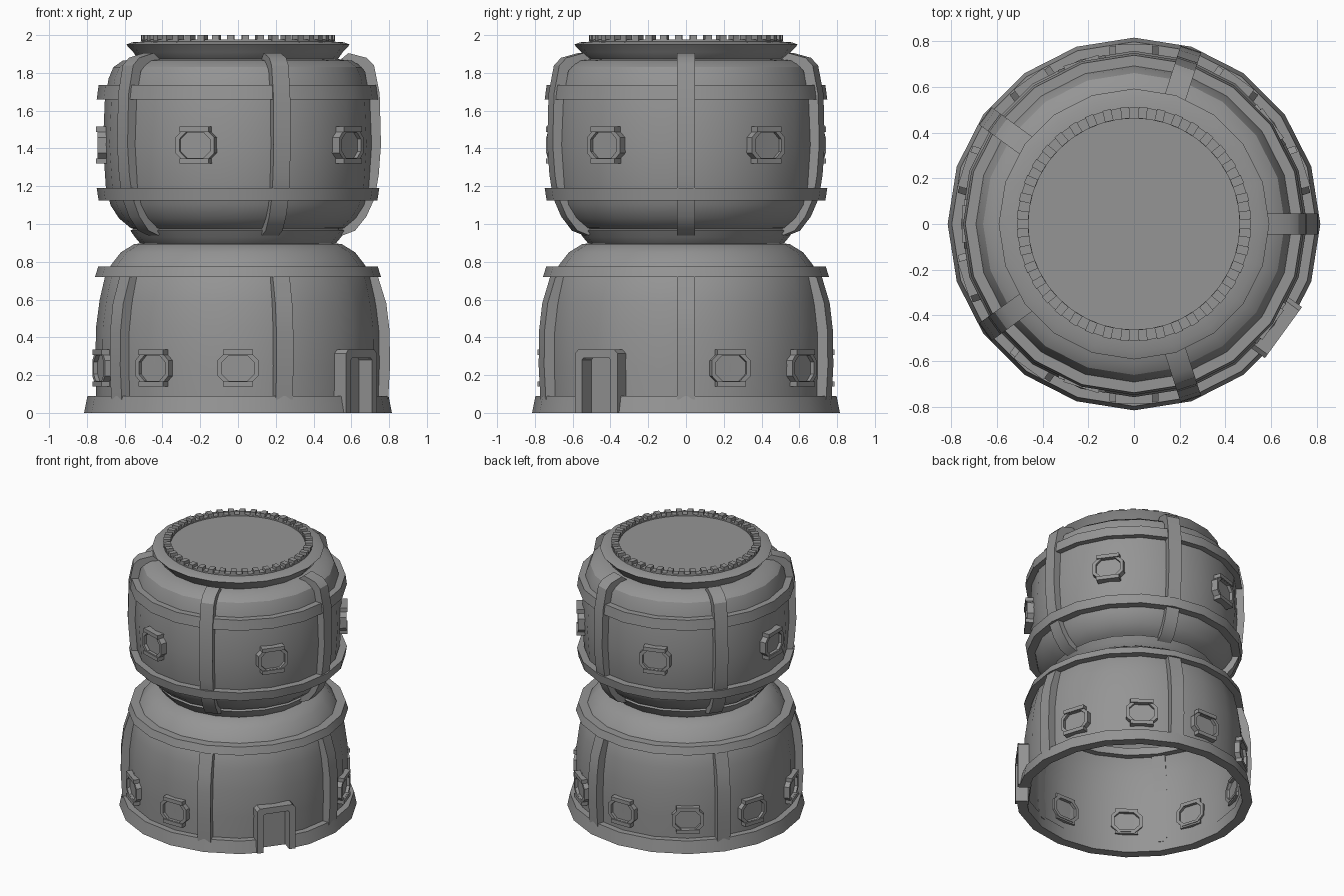
import bpy, bmesh, math
from mathutils import Matrix, Vector

SIDES = 20
cube = bpy.data.objects.get("Cube")
if cube:
    bpy.data.objects.remove(cube, do_unlink=True)

grey = bpy.data.materials.new("stone_grey")
grey.use_nodes = True
COLOUR = (0.3, 0.3, 0.3, 1)
grey.diffuse_color = COLOUR
grey.node_tree.nodes["Principled BSDF"].inputs["Base Color"].default_value = COLOUR


def finish(bm, name):
    mesh = bpy.data.meshes.new(name)
    bm.to_mesh(mesh)
    bm.free()
    mesh.materials.append(grey)
    obj = bpy.data.objects.new(name, mesh)
    bpy.context.collection.objects.link(obj)
    bpy.ops.object.select_all(action='DESELECT')
    obj.select_set(True)
    bpy.context.view_layer.objects.active = obj
    bpy.ops.object.shade_smooth_by_angle(angle=math.radians(32))
    return obj


def lathe(profile, closed=False, sides=SIDES):
    """Spin an (r, z) profile around the z axis."""
    bm = bmesh.new()
    rings = []
    for r, z in profile:
        rings.append([bm.verts.new((r * math.cos(2 * math.pi * k / sides),
                                    r * math.sin(2 * math.pi * k / sides), z))
                      for k in range(sides)])
    pairs = list(zip(rings, rings[1:]))
    if closed:
        pairs.append((rings[-1], rings[0]))
    for a, b in pairs:
        for k in range(sides):
            n = (k + 1) % sides
            bm.faces.new((a[k], a[n], b[n], b[k]))
    return bm


def prism(bm, outline, near, far, matrix, hole=None):
    """Extrude an (x, z) outline along local y, optionally as a ring around a hole."""
    loops = [outline] if hole is None else [outline, hole]
    layers = [[[bm.verts.new(matrix @ Vector((x, y, z))) for x, z in loop]
               for y in (near, far)] for loop in loops]
    count = len(outline)
    faces = []
    for lo, hi in layers:
        for i in range(count):
            j = (i + 1) % count
            faces.append(bm.faces.new((lo[i], lo[j], hi[j], hi[i])))
    for side in (0, 1):
        if hole is None:
            faces.append(bm.faces.new(layers[0][side]))
        else:
            a, b = layers[0][side], layers[1][side]
            for i in range(count):
                j = (i + 1) % count
                faces.append(bm.faces.new((a[i], a[j], b[j], b[i])))
    bmesh.ops.recalc_face_normals(bm, faces=faces)


def facing(degrees, z=0):
    """Local y points outwards at the given angle, local x runs along the wall."""
    return Matrix.Translation((0, 0, z)) @ Matrix.Rotation(math.radians(degrees - 90), 4, 'Z')


def rect(x0, x1, z0, z1):
    return [(x0, z0), (x1, z0), (x1, z1), (x0, z1)]


def octagon(w, h, c):
    return [(w, h - c), (w - c, h), (c - w, h), (-w, h - c),
            (-w, c - h), (c - w, -h), (w - c, -h), (w, c - h)]


# Doorway opening through a wall
DOOR, DOOR_HALF, DOOR_TOP = -36, 0.095, 0.29


def cut_door(bm):
    out = facing(DOOR).to_3x3() @ Vector((0, 1, 0))
    along = facing(DOOR).to_3x3() @ Vector((1, 0, 0))

    def cut(point, normal):
        faces = [f for f in bm.faces if f.calc_center_median().normalized().dot(out) > 0.6
                 and f.calc_center_median().z < 0.6]
        geom = faces + list({e for f in faces for e in f.edges}) + \
            list({v for f in faces for v in f.verts})
        bmesh.ops.bisect_plane(bm, geom=geom, plane_co=point, plane_no=normal)

    cut(along * DOOR_HALF, along)
    cut(along * -DOOR_HALF, along)
    cut(Vector((0, 0, DOOR_TOP)), Vector((0, 0, 1)))
    doomed = []
    for f in bm.faces:
        c = f.calc_center_median()
        if c.dot(out) > 0 and abs(c.dot(along)) < DOOR_HALF and c.z < DOOR_TOP:
            doomed.append(f)
    bmesh.ops.delete(bm, geom=doomed, context='FACES')


# Lower drum
lower = lathe([(.75, .03), (.755, .25), (.752, .45), (.732, .6), (.70, .74), (.667, .79),
               (.62, .85), (.55, .893), (.50, .90)])
cut_door(lower)
finish(lower, "lower_drum")
base = lathe([(.745, 0), (.815, 0), (.797, .09), (.745, .09)], True)
cut_door(base)
finish(base, "base_ring")

# Upper drum
finish(lathe([(.50, .955), (.57, .98), (.63, 1.03), (.675, 1.1), (.70, 1.2), (.715, 1.42),
              (.705, 1.66), (.685, 1.77), (.66, 1.83), (.61, 1.865), (.51, 1.875)]), "upper_drum")

# Horizontal bands
for name, z0, z1, r0, r1 in (("lower_band", .72, .775, .757, .74),
                             ("upper_band_bottom", 1.125, 1.19, .738, .748),
                             ("upper_band_top", 1.66, 1.735, .748, .738)):
    finish(lathe([(.66, z0), (r0, z0), (r1, z1), (.66, z1)], True), name)

# Flared collars at the waist and under the crown
finish(lathe([(.50, .885), (.52, .90), (.545, .93), (.57, .965), (.55, .975), (.50, .975)]),
       "waist_collar")
finish(lathe([(.50, 1.86), (.53, 1.875), (.555, 1.91), (.592, 1.95), (.56, 1.962),
              (.50, 1.966)]), "top_collar")

# Roof and crown
roof = bmesh.new()
bmesh.ops.create_circle(roof, cap_ends=True, segments=40, radius=.5,
                        matrix=Matrix.Translation((0, 0, 1.968)))
finish(roof, "roof")
finish(lathe([(.462, 1.955), (.51, 1.955), (.51, 1.978), (.462, 1.978)], True, 40), "crown_ring")
teeth = bmesh.new()
for k in range(40):
    prism(teeth, rect(-.019, .019, 1.97, 2.0), .462, .513, facing(k * 9 + 4.5))
finish(teeth, "crown_teeth")


# Vertical ribs
def rib_set(name, outer, mid, squash):
    bm = bmesh.new()
    half = .047
    inner = [(r * .93, mid + (z - mid) * squash) for r, z in outer]
    for k in range(5):
        m = facing(72 * k)
        rows = [[bm.verts.new(m @ Vector(p)) for p in
                 ((-half, a, b), (half, a, b), (half, c, d), (-half, c, d))]
                for (a, b), (c, d) in zip(outer, inner)]
        for p, q in zip(rows, rows[1:]):
            for i in range(4):
                j = (i + 1) % 4
                bm.faces.new((p[i], p[j], q[j], q[i]))
        bm.faces.new(rows[0])
        bm.faces.new(rows[-1])
    bmesh.ops.recalc_face_normals(bm, faces=bm.faces)
    finish(bm, name)


rib_set("lower_ribs", [(.795, .07), (.805, .25), (.802, .44), (.785, .58), (.725, .772)], .07, .98)
rib_set("upper_ribs", [(.555, .94), (.62, .965), (.68, 1.04), (.725, 1.14), (.745, 1.26),
                       (.757, 1.42), (.75, 1.69), (.72, 1.84), (.68, 1.88), (.585, 1.905)],
        1.42, .93)


# Windows: octagonal frame, pane and two brackets
def windows(name, angles, z, wall):
    frame, pane = bmesh.new(), bmesh.new()
    for a in angles:
        m = facing(a, z)
        prism(frame, octagon(.108, .086, .045), wall - .025, wall + .028, m,
              octagon(.085, .068, .036))
        for s in (-1, 1):
            prism(frame, rect(-.08, .08, s * .084 - .014, s * .084 + .014),
                  wall - .02, wall + .037, m)
        prism(pane, octagon(.087, .07, .037), wall - .002, wall + .006, m)
    finish(frame, name + "_frames")
    finish(pane, name + "_panes")


windows("lower_window", range(18, 271, 36), .237, .748)
windows("upper_window", range(36, 360, 72), 1.417, .715)

# Door frame and leaf
door = bmesh.new()
arch = [(-.138, 0), (-.138, .315), (-.118, .335), (.118, .335), (.138, .315), (.138, 0),
        (.094, 0), (.094, .28), (.085, .29), (-.085, .29), (-.094, .28), (-.094, 0)]
prism(door, arch, .715, .808, facing(DOOR))
finish(door, "door_frame")
leaf = bmesh.new()
prism(leaf, rect(-.1, .1, 0, .295), .715, .723, facing(DOOR))
finish(leaf, "door_leaf")
